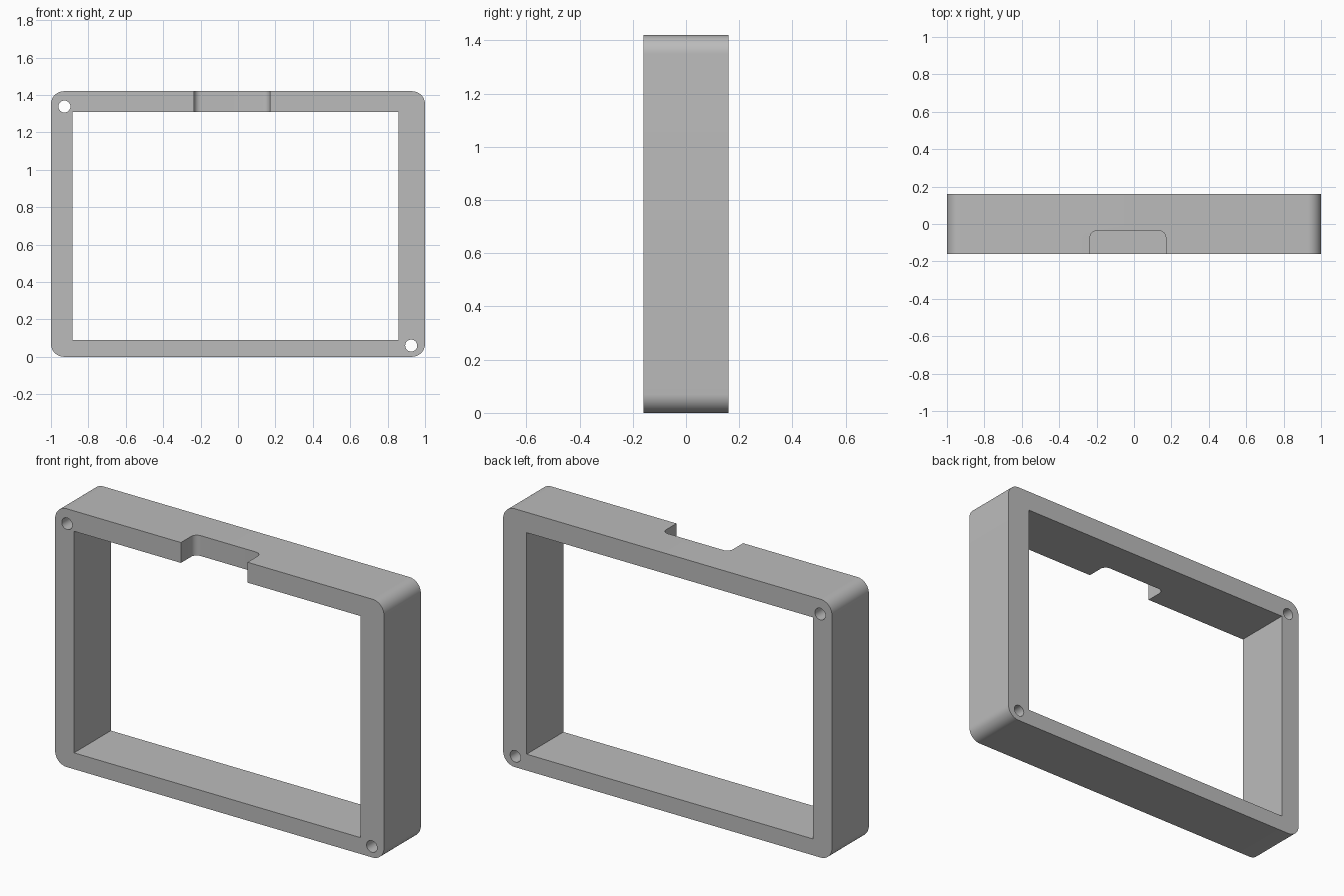
import bpy, bmesh, math
from mathutils import Vector

cube = bpy.data.objects.get("Cube")
if cube:
    bpy.data.objects.remove(cube, do_unlink=True)

WIDTH, DEPTH, HEIGHT = 2.0, 0.32, 1.42

grey = bpy.data.materials.new("plain_grey")
grey.use_nodes = True
colour = (0.5, 0.5, 0.5, 1)
grey.diffuse_color = colour
grey.node_tree.nodes["Principled BSDF"].inputs["Base Color"].default_value = colour


def rounded_rect(u0, u1, v0, v1, radius, steps=12):
    """Outline of a rectangle with rounded corners."""
    if radius == 0:
        return [(u0, v0), (u1, v0), (u1, v1), (u0, v1)]
    centres = [(u1 - radius, v1 - radius), (u0 + radius, v1 - radius),
               (u0 + radius, v0 + radius), (u1 - radius, v0 + radius)]
    points = []
    for corner, (cu, cv) in enumerate(centres):
        for i in range(steps + 1):
            a = (corner + i / steps) * math.pi / 2
            points.append((cu + radius * math.cos(a), cv + radius * math.sin(a)))
    return points


def circle(cu, cv, radius, steps=32):
    return [(cu + radius * math.cos(math.tau * i / steps),
             cv + radius * math.sin(math.tau * i / steps)) for i in range(steps)]


def prism(name, outline, axis, start, end):
    """Extrude an outline along y (x, z points) or along z (x, y points)."""
    def place(u, v, w):
        return Vector((u, w, v)) if axis == "y" else Vector((u, v, w))
    bm = bmesh.new()
    face = bm.faces.new([bm.verts.new(place(u, v, start)) for u, v in outline])
    result = bmesh.ops.extrude_face_region(bm, geom=[face])
    top = [g for g in result["geom"] if isinstance(g, bmesh.types.BMVert)]
    bmesh.ops.translate(bm, verts=top, vec=place(0, 0, end - start))
    bmesh.ops.recalc_face_normals(bm, faces=bm.faces)
    mesh = bpy.data.meshes.new(name)
    bm.to_mesh(mesh)
    bm.free()
    mesh.materials.append(grey)
    obj = bpy.data.objects.new(name, mesh)
    bpy.context.collection.objects.link(obj)
    return obj


# Outer block with rounded corners
frame = prism("frame", rounded_rect(-WIDTH / 2, WIDTH / 2, 0, HEIGHT, 0.07),
              "y", -DEPTH / 2, DEPTH / 2)

# Window opening, two opposite corner holes and the notch in the top rail
cutters = [
    prism("opening_cutter", rounded_rect(-0.885, 0.857, 0.09, 1.308, 0), "y", -0.5, 0.5),
    prism("upper_hole_cutter", circle(-0.928, 1.338, 0.032), "y", -0.5, 0.5),
    prism("lower_hole_cutter", circle(0.926, 0.06, 0.032), "y", -0.5, 0.5),
    prism("notch_cutter", rounded_rect(-0.235, 0.17, -0.5, -0.037, 0.035), "z", 1.2, 1.6),
]

bpy.ops.object.select_all(action="DESELECT")
frame.select_set(True)
bpy.context.view_layer.objects.active = frame
for cutter in cutters:
    cutter.hide_render = True
    mod = frame.modifiers.new(cutter.name, "BOOLEAN")
    mod.operation = "DIFFERENCE"
    mod.solver = "EXACT"
    mod.object = cutter
    bpy.ops.object.modifier_apply(modifier=mod.name)
    bpy.data.objects.remove(cutter, do_unlink=True)

bpy.ops.object.shade_smooth_by_angle(angle=math.radians(30))
